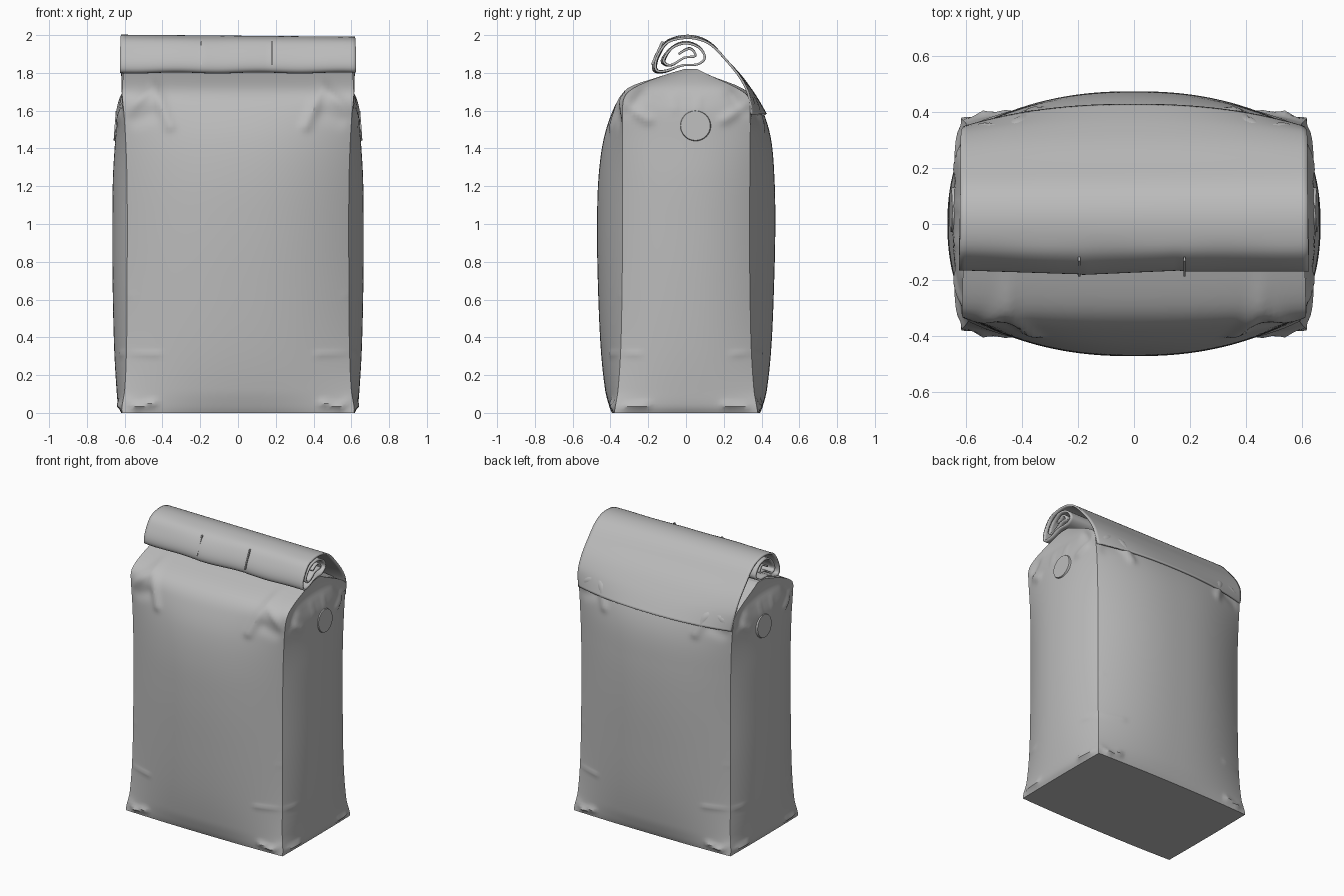
import bpy, bmesh, math
from mathutils import Vector

cube = bpy.data.objects.get("Cube")
if cube:
    bpy.data.objects.remove(cube, do_unlink=True)

paper = bpy.data.materials.new("grey_paper")
paper.use_nodes = True
paper.diffuse_color = (0.5, 0.5, 0.5, 1)
bsdf = paper.node_tree.nodes["Principled BSDF"]
bsdf.inputs["Base Color"].default_value = (0.5, 0.5, 0.5, 1)
bsdf.inputs["Roughness"].default_value = 0.7


def finish(name, bm, angle=28, modifier=None):
    bmesh.ops.recalc_face_normals(bm, faces=bm.faces)
    mesh = bpy.data.meshes.new(name)
    bm.to_mesh(mesh)
    bm.free()
    ob = bpy.data.objects.new(name, mesh)
    bpy.context.collection.objects.link(ob)
    mesh.materials.append(paper)
    if modifier:
        modifier(ob)
    bpy.ops.object.select_all(action='DESELECT')
    ob.select_set(True)
    bpy.context.view_layer.objects.active = ob
    bpy.ops.object.shade_smooth_by_angle(angle=math.radians(angle))
    return ob


def hermite(p0, p1, m0, m1, t):
    a, b = t * t, t * t * t
    return (2*b - 3*a + 1) * p0 + (b - 2*a + t) * m0 + (3*a - 2*b) * p1 + (b - a) * m1


def section(keys, z):
    """Smooth lookup of the section values at height z."""
    i = max(k for k in range(len(keys) - 1) if keys[k][0] <= z + 1e-6)
    a, b = keys[i], keys[i + 1]
    before, after = keys[max(i - 1, 0)], keys[min(i + 2, len(keys) - 1)]
    h = b[0] - a[0]
    return [hermite(p, q, h * (q - o) / (b[0] - before[0]),
                    h * (r - p) / (after[0] - a[0]), (z - a[0]) / h)
            for o, p, q, r in zip(before[1:], a[1:], b[1:], after[1:])]


def ridge(u, v, creases):
    """Sum of soft ridges; each crease is start, end, height, width."""
    total = 0
    p = Vector((u, v))
    for a, b, height, width in creases:
        a, b = Vector(a), Vector(b)
        t = min(max((p - a).dot(b - a) / (b - a).length_squared, 0), 1)
        total += height * math.exp(-((p - a.lerp(b, t)).length / width) ** 2)
    return total


# Bag body: height, corner x, front y, back y, side bulge, front bulge, back bulge
KEYS = [
    (0, .615, -.38, .38, .003, .012, .012),
    (.03, .615, -.375, .375, .018, .03, .03),
    (.12, .60, -.36, .36, .043, .068, .068),
    (.35, .59, -.345, .345, .066, .107, .107),
    (.7, .587, -.338, .338, .077, .129, .129),
    (1.0, .586, -.336, .336, .079, .135, .137),
    (1.25, .588, -.336, .338, .074, .127, .13),
    (1.45, .595, -.336, .34, .055, .10, .11),
    (1.6, .605, -.336, .338, .035, .052, .068),
    (1.68, .613, -.322, .325, .006, .018, .03),
    (1.73, .612, -.26, .25, -.01, .01, .0),
    (1.79, .608, -.11, .12, -.008, .0, .0),
    (1.82, .605, -.01, .06, .0, .0, .0),
]
# Creases on the wide faces (|x|, z) and on the narrow faces (|y|, z)
WIDE = [
    ((.45, 1.74), (.36, 1.52), .014, .028),
    ((.45, 1.73), (.58, 1.60), .014, .026),
    ((.46, 1.58), (.54, 1.55), -.012, .04),
    ((.42, .31), (.60, .315), .006, .014),
    ((.45, .05), (.54, .03), .016, .02),
    ((.54, .03), (.60, .07), .012, .018),
    ((.57, .62), (.59, .63), .006, .015),
]
NARROW = [
    ((.34, 1.64), (.20, 1.55), .014, .026),
    ((.30, 1.60), (.24, 1.68), -.014, .03),
    ((.25, .31), (.34, .315), .006, .014),
    ((.21, .04), (.32, .03), .014, .02),
    ((.07, 1.67), (.06, 1.60), .005, .014),
]
TOP, ROWS, WIDE_N, NARROW_N = 1.82, 110, 64, 32

bm = bmesh.new()
rings = []
for r in range(ROWS + 1):
    z = TOP * r / ROWS
    cx, front, back, side, bf, bb = section(KEYS, z)
    fade = min(1, r / 2)
    ring = []
    mid, half = (front + back) / 2, (back - front) / 2

    def wide(t, y, out):
        taper = 1 - abs(t) ** 12
        push = ridge(abs(cx * t), z, WIDE) * fade * taper
        bulge = bf if out < 0 else bb
        return (cx * t, y + out * (bulge * (1 - abs(t) ** 2.3) + push), z)

    def narrow(t, out):
        taper = 1 - abs(t) ** 12
        push = ridge(abs(mid + half * t), z, NARROW) * fade * taper
        return (out * (cx + side * (1 - abs(t) ** 2.2) + push), mid + half * t, z)

    ts = [2 * i / WIDE_N - 1 for i in range(WIDE_N)]
    tn = [2 * i / NARROW_N - 1 for i in range(NARROW_N)]
    ring += [wide(t, front, -1) for t in ts]
    ring += [narrow(t, 1) for t in tn]
    ring += [wide(-t, back, 1) for t in ts]
    ring += [narrow(-t, -1) for t in tn]
    rings.append([bm.verts.new(p) for p in ring])
for low, high in zip(rings, rings[1:]):
    n = len(low)
    for i in range(n):
        j = (i + 1) % n
        bm.faces.new((low[i], low[j], high[j], high[i]))
bm.faces.new(rings[0][::-1])
bm.faces.new(rings[-1])
finish("bag_body", bm)

# Rolled top: back flap running up and over into a spiral (y, z, half width, bulge)
ROLL = [
    (.345, 1.58, .600, .078), (.338, 1.65, .610, .045), (.322, 1.71, .616, .022),
    (.28, 1.785, .618, .008), (.215, 1.865, .618, .0), (.14, 1.945, .618, .0),
    (.07, 1.982, .620, .0), (-.01, 1.99, .620, .0), (-.09, 1.968, .622, .0),
    (-.135, 1.91, .624, .0), (-.158, 1.85, .624, .0), (-.15, 1.81, .624, .0),
    (-.10, 1.81, .624, .0), (-.02, 1.84, .622, .0), (.06, 1.845, .620, .0),
    (.10, 1.88, .620, .0), (.07, 1.935, .620, .0), (.0, 1.96, .620, .0),
    (-.07, 1.935, .618, .0), (-.115, 1.865, .618, .0), (-.08, 1.84, .618, .0),
    (-.01, 1.88, .616, .0), (.05, 1.89, .616, .0), (.02, 1.93, .616, .0),
    (-.04, 1.90, .616, .0),
]


def smooth_path(pts, steps):
    out = []
    for i in range(len(pts) - 1):
        o, p = Vector(pts[max(i - 1, 0)]), Vector(pts[i])
        q, r = Vector(pts[i + 1]), Vector(pts[min(i + 2, len(pts) - 1)])
        out += [hermite(p, q, (q - o) / 2, (r - p) / 2, s / steps) for s in range(steps)]
    return out + [Vector(pts[-1])]


def fold_step(x):
    """Slight overlap steps along the front of the roll."""
    if x < -.2:
        return .014 * (x + .62) / .42
    return .008 * (1 - x / .18) if x < .18 else .004


bm = bmesh.new()
COLS = 62
columns = []
for c in range(COLS + 1):
    t = 2 * c / COLS - 1
    column = []
    for y, z, w, bulge in smooth_path(ROLL, 4):
        x = w * t
        weight = min(max((-.05 - y) / .08, 0), 1)
        y += bulge * (1 - abs(t) ** 2.3) - fold_step(x) * weight
        z -= .006 * t * max(0, (z - 1.9) / .1) - .003 * math.sin(9 * t) * weight
        column.append(bm.verts.new((x, y, z)))
    columns.append(column)
for left, right in zip(columns, columns[1:]):
    for i in range(len(left) - 1):
        bm.faces.new((left[i], right[i], right[i + 1], left[i + 1]))


def thicken(ob):
    mod = ob.modifiers.new("paper_thickness", 'SOLIDIFY')
    mod.thickness = .012
    mod.offset = 0


finish("rolled_top", bm, 35, thicken)

# Raised closing strip edges on the front of the roll
for name, x in (("fold_edge_right", -.195), ("fold_edge_left", .18)):
    bm = bmesh.new()
    bmesh.ops.create_cube(bm, size=1)
    for v in bm.verts:
        v.co = (x + .008 * v.co.x, -.152 + .014 * v.co.y + .17 * v.co.z * .32,
                1.905 + .12 * v.co.z)
    finish(name, bm)

# Round vent on each narrow side
for name, s in (("vent_left", 1), ("vent_right", -1)):
    bm = bmesh.new()
    bmesh.ops.create_cone(bm, cap_ends=True, segments=40, radius1=.083,
                          radius2=.078, depth=.016)
    ob = finish(name, bm)
    ob.location = (s * .645, .05, 1.52)
    ob.rotation_euler = (0, s * math.radians(86), 0)
